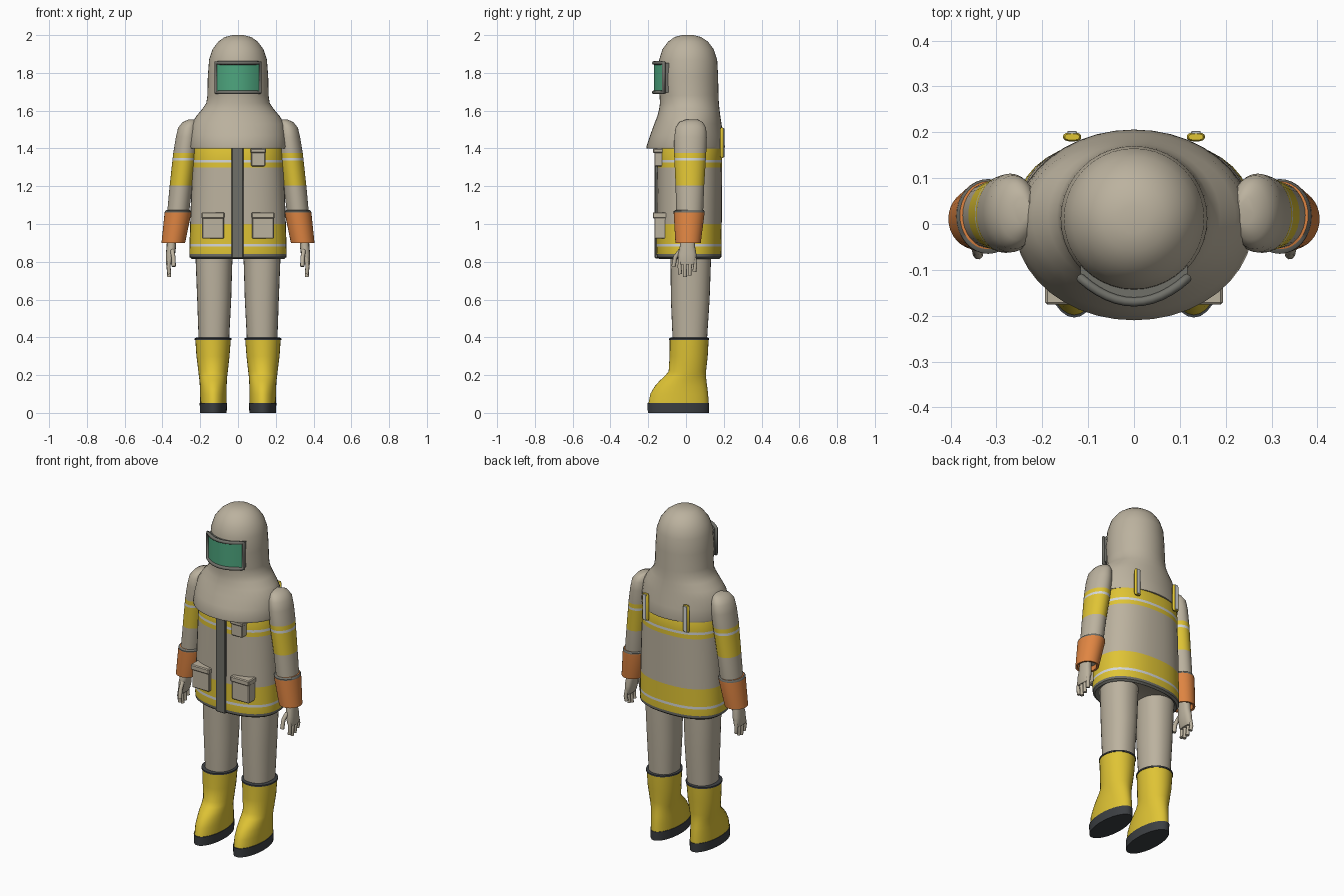
import bpy, bmesh, math

cube = bpy.data.objects.get("Cube")
if cube:
    bpy.data.objects.remove(cube, do_unlink=True)

COLOURS = {
    "tan_fabric": (0.50, 0.445, 0.345),
    "safety_yellow": (0.74, 0.55, 0.035),
    "reflective_white": (0.66, 0.68, 0.69),
    "glove_orange": (0.74, 0.235, 0.055),
    "visor_green": (0.075, 0.38, 0.21),
    "trim_grey": (0.16, 0.16, 0.14),
    "sole_dark": (0.045, 0.05, 0.055),
}
MATS = {}
for name, rgb in COLOURS.items():
    mat = bpy.data.materials.new(name)
    mat.use_nodes = True
    mat.diffuse_color = (*rgb, 1)
    bsdf = mat.node_tree.nodes["Principled BSDF"]
    bsdf.inputs["Base Color"].default_value = (*rgb, 1)
    bsdf.inputs["Roughness"].default_value = 0.7
    MATS[name] = mat


def finish(bm, name, mats, angle=40):
    """Turn a bmesh into a smooth-shaded object."""
    bmesh.ops.recalc_face_normals(bm, faces=bm.faces)
    mesh = bpy.data.meshes.new(name)
    bm.to_mesh(mesh)
    bm.free()
    for m in mats:
        mesh.materials.append(MATS[m])
    obj = bpy.data.objects.new(name, mesh)
    bpy.context.collection.objects.link(obj)
    bpy.ops.object.select_all(action="DESELECT")
    obj.select_set(True)
    bpy.context.view_layer.objects.active = obj
    bpy.ops.object.shade_smooth_by_angle(angle=math.radians(angle))
    return obj


def add_cuts(rows, heights):
    """Insert interpolated rows so that colour bands get their own edges."""
    rows = list(rows)
    for h in heights:
        for i, (a, b) in enumerate(zip(rows, rows[1:])):
            if a[0] > h > b[0]:
                t = (a[0] - h) / (a[0] - b[0])
                rows.insert(i + 1, tuple(p + (q - p) * t for p, q in zip(a, b)))
                break
    return rows


def loft(name, rows, base, bands=(), side=1, power=2.0, seg=32):
    """Stack rings of (z, x min, x max, y min, y max), listed downwards.
    Bands are (low, high, colour) and recolour the faces between heights."""
    rows = add_cuts(rows, [h for band in bands for h in band[:2]])
    mats = list(dict.fromkeys([base] + [b[2] for b in bands]))
    bm = bmesh.new()
    rings = []
    for z, x0, x1, y0, y1 in rows:
        ring = []
        for k in range(seg):
            a = math.tau * k / seg
            c, s = math.cos(a), math.sin(a)
            u = math.copysign(abs(c) ** (2 / power), c)
            v = math.copysign(abs(s) ** (2 / power), s)
            x = (x0 + x1) / 2 + u * (x1 - x0) / 2
            ring.append(bm.verts.new((side * x, (y0 + y1) / 2 + v * (y1 - y0) / 2, z)))
        rings.append(ring)
    for upper, lower in zip(rings, rings[1:]):
        mid = (upper[0].co.z + lower[0].co.z) / 2
        colour = next((c for lo, hi, c in bands if lo < mid < hi), base)
        for k in range(seg):
            n = (k + 1) % seg
            f = bm.faces.new((upper[k], upper[n], lower[n], lower[k]))
            f.material_index = mats.index(colour)
    for ring in (rings[0], rings[-1]):
        bm.faces.new(ring)
    return finish(bm, name, mats)


def box(name, x, y, z, mat, bevel=0.005):
    """Bevelled box from (min, max) ranges."""
    bm = bmesh.new()
    bmesh.ops.create_cube(bm, size=1)
    for v in bm.verts:
        v.co = [(lo + hi) / 2 + c * (hi - lo) for c, (lo, hi) in zip(v.co, (x, y, z))]
    bmesh.ops.bevel(bm, geom=bm.edges[:], offset=bevel, segments=1, affect="EDGES")
    return finish(bm, name, [mat], 25)


def tube(name, points, radius, mat, closed=False):
    """Round tube along a path."""
    curve = bpy.data.curves.new(name, "CURVE")
    curve.dimensions = "3D"
    curve.bevel_depth = radius
    curve.bevel_resolution = 2
    curve.use_fill_caps = True
    spline = curve.splines.new("POLY")
    spline.points.add(len(points) - 1)
    for p, co in zip(spline.points, points):
        p.co = (*co, 1)
    spline.use_cyclic_u = closed
    spline.use_smooth = True
    curve.materials.append(MATS[mat])
    obj = bpy.data.objects.new(name, curve)
    bpy.context.collection.objects.link(obj)


# Hood with dome, neck and shoulder cape
hood = [(z, -rx, rx, y0, y1) for z, rx, y0, y1 in [
    (2.0, .03, -.02, .04), (1.99, .07, -.06, .08), (1.965, .105, -.095, .117),
    (1.925, .135, -.125, .147), (1.87, .153, -.142, .165), (1.78, .16, -.147, .17),
    (1.68, .162, -.14, .172), (1.64, .168, -.138, .174), (1.61, .188, -.142, .177),
    (1.57, .222, -.152, .182), (1.53, .245, -.168, .188), (1.47, .255, -.19, .197),
    (1.41, .26, -.21, .206), (1.4, .257, -.208, .204), (1.405, .22, -.15, .17)]]
loft("hood", hood, "tan_fabric", seg=40)

# Visor: curved pane in a tubular frame
def visor_y(x):
    return -.17 + .055 * (x / .12) ** 2

xs = [.117 * (i / 6 - 1) for i in range(13)]
low, high = 1.697, 1.853
frame = [(x, visor_y(x), high) for x in xs] + [(x, visor_y(x), low) for x in reversed(xs)]
tube("visor_frame", frame, .01, "trim_grey", closed=True)
bm = bmesh.new()
cols = [[bm.verts.new((x, visor_y(x) + d, z)) for d, z in
         ((0, low), (0, high), (.035, high), (.035, low))] for x in xs]
for a, b in zip(cols, cols[1:]):
    for k in range(4):
        f = bm.faces.new((a[k], a[k - 1], b[k - 1], b[k]))
        f.material_index = 0 if k == 1 else 1
for end in (cols[0], cols[-1]):
    bm.faces.new(end).material_index = 1
finish(bm, "visor_pane", ["visor_green", "trim_grey"])

# Jacket with reflective bands and hem
jacket = [(z, -rx, rx, y0, y1) for z, rx, y0, y1 in [
    (1.52, .2, -.1, .14), (1.4, .237, -.152, .192), (1.1, .25, -.155, .19),
    (.85, .258, -.157, .188), (.825, .257, -.155, .187), (.815, .245, -.143, .175),
    (.83, .225, -.125, .157)]]
loft("jacket", jacket, "tan_fabric", [
    (1.325, 1.34, "reflective_white"), (1.3, 1.42, "safety_yellow"),
    (.88, .895, "reflective_white"), (.84, 1.0, "safety_yellow"),
    (.81, .84, "trim_grey")], power=2.35, seg=40)
box("front_placket", (-.034, .03), (-.166, -.1), (.818, 1.405), "trim_grey")

# Pockets
for side, label in ((1, "left"), (-1, "right")):
    span = sorted((side * .075, side * .19))
    box(label + "_pocket", span, (-.168, -.1), (.922, 1.05), "tan_fabric")
    flap = (span[0] - .004, span[1] + .004)
    box(label + "_pocket_flap", flap, (-.176, -.1), (1.03, 1.062), "tan_fabric")
box("chest_pocket", (.07, .145), (-.168, -.1), (1.305, 1.395), "tan_fabric")
box("chest_pocket_flap", (.066, .149), (-.175, -.1), (1.375, 1.4), "tan_fabric")

for side, label in ((1, "left_"), (-1, "right_")):
    # Sleeve with bands
    loft(label + "sleeve", [
        (1.553, .225, .262, .0, .06), (1.54, .215, .293, -.035, .088),
        (1.51, .21, .317, -.055, .106), (1.46, .21, .329, -.062, .11),
        (1.375, .217, .343, -.063, .107), (1.2, .242, .362, -.055, .096),
        (1.05, .26, .376, -.052, .09), (.93, .28, .385, -.045, .07)],
        "tan_fabric", [(1.335, 1.35, "reflective_white"),
                       (1.205, 1.375, "safety_yellow")], side)

    # Gauntlet cuff
    loft(label + "cuff", [
        (1.075, .258, .38, -.055, .093), (1.068, .248, .387, -.065, .098),
        (1.055, .248, .389, -.065, .098), (.9, .28, .405, -.056, .078),
        (.902, .292, .393, -.044, .066), (.93, .292, .39, -.044, .066)],
        "glove_orange", [(1.062, 1.08, "trim_grey")], side)

    # Hand, four fingers and thumb
    loft(label + "palm", [
        (.94, .325, .375, -.03, .045), (.88, .328, .378, -.033, .048),
        (.84, .333, .382, -.042, .055), (.8, .342, .382, -.04, .053),
        (.785, .35, .38, -.035, .048)], "tan_fabric", (), side, 2.5, 16)
    for i, tip in enumerate((.735, .72, .728, .748)):
        y = -.031 + i * .025
        tube(f"{label}finger_{i + 1}", [
            (side * .363, y, .82), (side * .368, y * 1.1, .775),
            (side * .364, y, tip)], .0105, "tan_fabric")
    tube(label + "thumb", [
        (side * .348, -.03, .86), (side * .342, -.057, .825),
        (side * .34, -.066, .775)], .0115, "tan_fabric")

    # Trouser leg
    loft(label + "trouser_leg", [
        (.95, .015, .228, -.085, .135), (.8, .03, .224, -.082, .132),
        (.6, .036, .216, -.08, .125), (.37, .048, .208, -.07, .11)],
        "tan_fabric", (), side, 2.2)

    # Boot with rim and sole
    loft(label + "boot", [
        (.392, .05, .214, -.075, .11), (.39, .038, .226, -.086, .12),
        (.3, .045, .22, -.087, .115), (.22, .054, .21, -.092, .106),
        (.195, .057, .207, -.112, .106), (.17, .059, .204, -.14, .108),
        (.14, .06, .202, -.166, .112), (.1, .06, .201, -.189, .117),
        (.045, .061, .2, -.2, .12)], "safety_yellow", (), side)
    loft(label + "boot_rim", [
        (.399, .044, .22, -.08, .114), (.395, .035, .229, -.089, .123),
        (.386, .035, .229, -.089, .123)], "sole_dark", (), side)
    loft(label + "boot_sole", [
        (.053, .058, .203, -.204, .123), (.0, .06, .201, -.202, .121)],
        "sole_dark", (), side)

    # Back strap with pale centre strip
    loft(label + "back_strap", [
        (1.51, .119, .151, .183, .197), (1.5, .115, .155, .18, .2),
        (1.36, .115, .155, .18, .2), (1.35, .119, .151, .183, .197)],
        "safety_yellow", (), side, 2.5, 16)
    box(label + "strap_strip", sorted((side * .125, side * .145)),
        (.196, .203), (1.355, 1.507), "reflective_white", .001)
